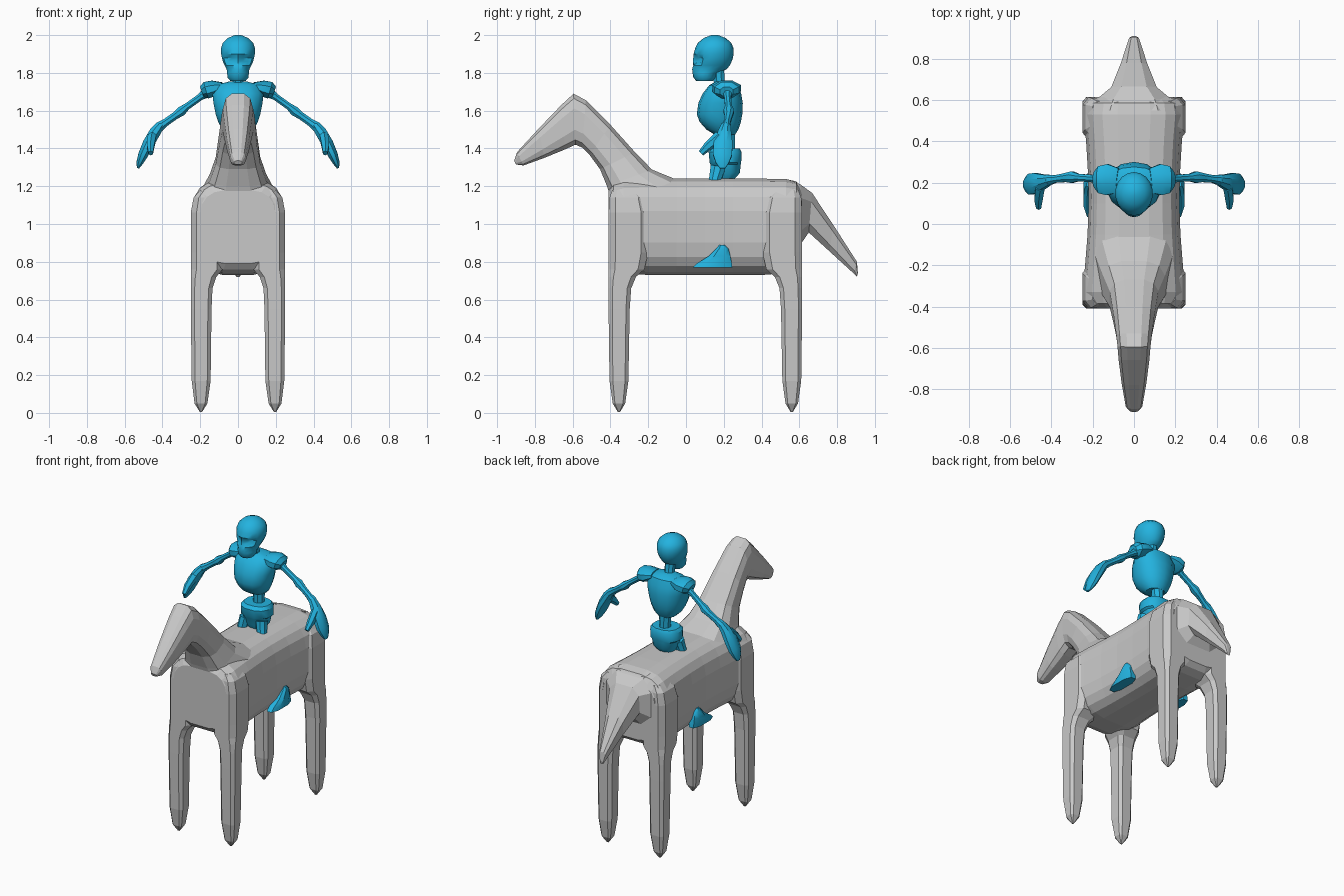
import bpy, bmesh, math
from mathutils import Vector as V


def material(name, rgb):
    m = bpy.data.materials.new(name)
    m.diffuse_color = (*rgb, 1)
    return m


GREY = material("horse grey", (0.58, 0.58, 0.58))
BLUE = material("bone blue", (0.017, 0.45, 0.74))


def loft(name, rings, mat, n=12, power=3.0, tweak=None):
    """Skin a list of (centre, half axis u, half axis v) superellipse rings."""
    bm = bmesh.new()
    top = max(abs(math.cos((i + .5) * 2 * math.pi / n)) for i in range(n)) ** (2 / power)

    def unit(a):
        return math.copysign(abs(a) ** (2 / power) / top, a)

    loops = []
    for c, u, v in rings:
        loops.append([])
        for i in range(n):
            t = (i + .5) * 2 * math.pi / n
            loops[-1].append(bm.verts.new(c + u * unit(math.cos(t)) + v * unit(math.sin(t))))
    for a, b in zip(loops, loops[1:]):
        for i in range(n):
            j = (i + 1) % n
            bm.faces.new((a[i], a[j], b[j], b[i]))
    bm.faces.new(loops[0])
    bm.faces.new(loops[-1])
    if tweak:
        for v in bm.verts:
            tweak(v.co)
    bmesh.ops.recalc_face_normals(bm, faces=bm.faces)
    me = bpy.data.meshes.new(name)
    bm.to_mesh(me)
    bm.free()
    me.materials.append(mat)
    if mat is BLUE:
        me.shade_smooth()
        me.set_sharp_from_angle(angle=math.radians(35))
    ob = bpy.data.objects.new(name, me)
    bpy.context.collection.objects.link(ob)
    return ob


def section(y1, z1, y2, z2, hw):
    """Ring across x, through two outline points of the side view."""
    p, q = V((0, y1, z1)), V((0, y2, z2))
    return (p + q) / 2, V((hw, 0, 0)), (p - q) / 2


def level(z, x0, x1, y0, y1):
    """Horizontal ring filling a rectangle."""
    return V(((x0 + x1) / 2, (y0 + y1) / 2, z)), V(((x1 - x0) / 2, 0, 0)), V((0, (y1 - y0) / 2, 0))


def tube(name, pts, hint, s=1, n=8):
    """Limb along a path of (x, y, z, half width, half thickness)."""
    cs = [V((s * p[0], p[1], p[2])) for p in pts]
    rings = []
    for i, c in enumerate(cs):
        t = (cs[min(i + 1, len(cs) - 1)] - cs[max(i - 1, 0)]).normalized()
        u = (V(hint) - t * t.dot(V(hint))).normalized()
        rings.append((c, u * pts[i][3], t.cross(u) * pts[i][4]))
    return loft(name, rings, BLUE, n, 2)


# ---- horse ----
loft("horse_body", [section(y, t, y, b, w) for y, t, b, w in (
    (-.41, 1.18, .79, .20), (-.385, 1.215, .76, .235), (-.33, 1.235, .74, .248),
    (-.2, 1.24, .73, .237), (-.05, 1.24, .73, .225), (.1, 1.24, .73, .22),
    (.25, 1.24, .73, .223), (.4, 1.24, .73, .232), (.53, 1.238, .74, .245),
    (.585, 1.225, .76, .235), (.615, 1.18, .79, .20))], GREY, 20, 3.3)

loft("horse_neck_and_head", [section(*r) for r in (
    (-.05, 1.235, -.38, 1.08, .19), (-.18, 1.288, -.418, 1.2, .15),
    (-.27, 1.38, -.455, 1.29, .118), (-.4, 1.525, -.51, 1.365, .10),
    (-.53, 1.655, -.55, 1.405, .086), (-.595, 1.69, -.585, 1.42, .08),
    (-.66, 1.63, -.64, 1.395, .075), (-.78, 1.505, -.75, 1.35, .06),
    (-.895, 1.38, -.86, 1.31, .04), (-.91, 1.335, -.9, 1.315, .02))], GREY, 12, 3)

loft("horse_tail", [section(*r) for r in (
    (.55, 1.232, .55, .93, .21), (.605, 1.21, .605, .89, .18),
    (.667, 1.165, .65, .955, .11), (.78, .995, .76, .855, .065),
    (.905, .80, .888, .738, .024), (.91, .74, .905, .72, .012))], GREY, 8, 3)

# height, inner x, outer x, outer y, inner y of the front leg
LEG = ((.005, .19, .202, -.361, -.349), (.05, .162, .23, -.388, -.322),
       (.17, .145, .245, -.405, -.305), (.55, .14, .25, -.41, -.298),
       (.66, .135, .25, -.41, -.29), (.72, .115, .25, -.41, -.265),
       (.76, .08, .25, -.41, -.22), (.85, .08, .25, -.41, -.2),
       (1.06, .08, .25, -.41, -.2), (1.14, .08, .235, -.405, -.22),
       (1.18, .08, .2, -.39, -.25))
for s, side in ((1, "left"), (-1, "right")):
    loft("front_leg_" + side, [level(z, s * a, s * b, c, d) for z, a, b, c, d in LEG], GREY, 8, 4)
    loft("back_leg_" + side, [level(z, s * a, s * b, .205 - c, .205 - d) for z, a, b, c, d in LEG],
         GREY, 8, 4)


# ---- skeleton rider ----
def face(co):
    """Press in the eye sockets and nose hollow."""
    if co.y < .1:
        if .855 < co.z - 1 < .885 and .012 < abs(co.x) < .065:
            co.y += .022
        if .83 < co.z - 1 < .85 and abs(co.x) < .015:
            co.y += .012


loft("skull", [level(z, -w, w, a, b) for z, w, a, b in (
    (1.757, .04, .055, .14), (1.775, .055, .04, .16), (1.80, .058, .036, .17),
    (1.82, .06, .034, .215), (1.84, .07, .034, .23), (1.86, .08, .038, .24),
    (1.88, .085, .04, .247), (1.90, .089, .042, .25), (1.93, .09, .05, .25),
    (1.96, .08, .065, .238), (1.985, .053, .095, .208), (2.0, .018, .135, .17))],
    BLUE, 18, 2, face)

loft("neck_bones", [level(z, -.03, .03, a, b) for z, a, b in
                    ((1.70, .165, .225), (1.76, .145, .205), (1.84, .14, .2))], BLUE, 8, 2)

loft("ribcage", [level(z, -w, w, a, b) for z, w, a, b in (
    (1.755, .045, .16, .24), (1.735, .12, .125, .275), (1.69, .135, .09, .29),
    (1.64, .13, .068, .298), (1.58, .118, .06, .295), (1.54, .105, .075, .288),
    (1.5, .085, .11, .275), (1.475, .06, .15, .26))], BLUE, 14, 2.2)

loft("spine", [level(z, -w, w, .19, .26) for z, w in
               ((1.33, .04), (1.42, .032), (1.5, .04))], BLUE, 8, 2)

loft("pelvis", [level(z, -w, w, a, b) for z, w, a, b in (
    (1.40, .085, .14, .285), (1.38, .1, .12, .295), (1.325, .1, .125, .292),
    (1.315, .085, .13, .29), (1.27, .075, .14, .285), (1.23, .05, .16, .25))], BLUE, 12, 2.4)

for s, side in ((1, "left"), (-1, "right")):
    # shoulder cap, arm, hand and thumb
    tube("shoulder_" + side, [(.08, .21, 1.73, .06, .02), (.13, .215, 1.718, .075, .042),
                              (.17, .215, 1.708, .065, .045), (.192, .215, 1.70, .035, .028)],
         (0, 1, 0), s)
    tube("arm_" + side, [(.16, .22, 1.70, .03, .03), (.2, .22, 1.672, .018, .018),
                         (.27, .225, 1.622, .018, .018), (.30, .227, 1.597, .028, .026),
                         (.33, .225, 1.575, .022, .02), (.38, .218, 1.54, .018, .02),
                         (.415, .213, 1.515, .026, .026)], (0, 1, 0), s)
    tube("hand_" + side, [(.41, .213, 1.525, .024, .022), (.44, .205, 1.485, .035, .03),
                          (.475, .197, 1.425, .05, .03), (.503, .193, 1.365, .05, .026),
                          (.52, .193, 1.325, .035, .018), (.53, .193, 1.295, .015, .006)],
         (0, 1, 0), s)
    tube("thumb_" + side, [(.455, .18, 1.46, .022, .03), (.463, .12, 1.415, .02, .022),
                           (.462, .08, 1.375, .012, .014)], (1, 0, 0), s, 6)
    # leg, mostly inside the horse, and foot
    tube("leg_" + side, [(.06, .17, 1.3, .04, .035), (.075, .15, 1.22, .03, .03),
                         (.13, .12, 1.07, .03, .03), (.17, .16, .96, .02, .02),
                         (.2, .19, .87, .02, .02)], (0, 1, 0), s)
    loft("foot_" + side, [level(z, s * a, s * b, c, d) for z, a, b, c, d in (
        (.77, .175, .245, .035, .245), (.79, .175, .245, .055, .243),
        (.83, .18, .243, .12, .235), (.87, .185, .238, .16, .225),
        (.89, .19, .23, .178, .205))], BLUE, 8, 2.6)
